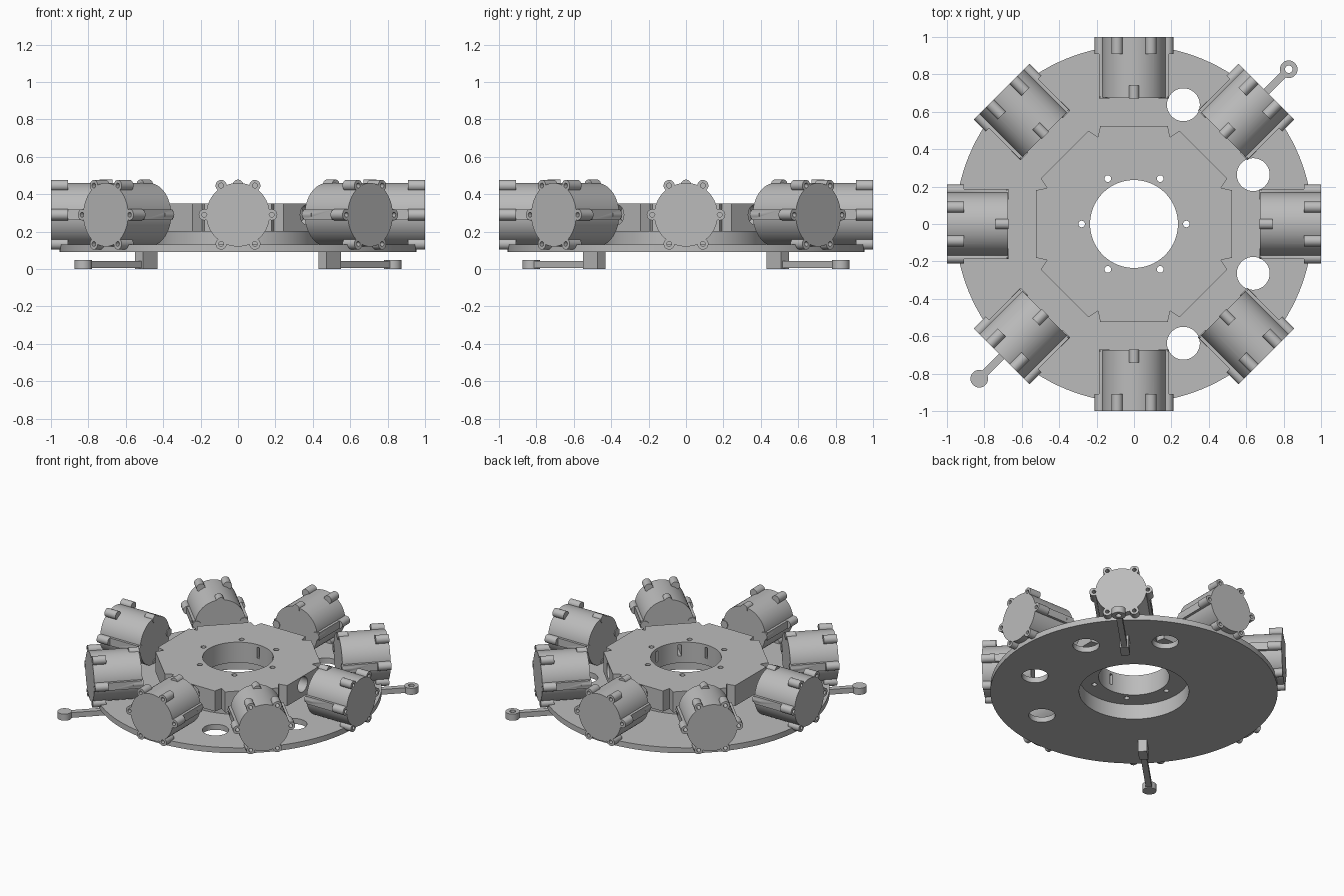
import bpy, bmesh, math
from mathutils import Matrix, Vector

if "Cube" in bpy.data.objects:
    bpy.data.objects.remove(bpy.data.objects["Cube"], do_unlink=True)

grey = bpy.data.materials.new("plain grey")
grey.use_nodes = True
grey.diffuse_color = (0.5, 0.5, 0.5, 1)
grey.node_tree.nodes["Principled BSDF"].inputs["Base Color"].default_value = (0.5, 0.5, 0.5, 1)

AXIS_Z = 0.29          # height of the pod axes
OCT = math.pi / 4
ALONG_X = Matrix.Rotation(math.pi / 2, 4, 'Y')


def spin_z(angle):
    return Matrix.Rotation(angle, 4, 'Z')


def finish(name, bm):
    bmesh.ops.recalc_face_normals(bm, faces=bm.faces)
    mesh = bpy.data.meshes.new(name)
    bm.to_mesh(mesh)
    bm.free()
    mesh.materials.append(grey)
    ob = bpy.data.objects.new(name, mesh)
    bpy.context.collection.objects.link(ob)
    return ob


def prism(name, points, low, high, matrix=Matrix()):
    """Extrude an outline from low to high along local z."""
    bm = bmesh.new()
    face = bm.faces.new([bm.verts.new((x, y, low)) for x, y in points])
    up = bmesh.ops.extrude_face_region(bm, geom=[face])
    verts = [v for v in up["geom"] if isinstance(v, bmesh.types.BMVert)]
    bmesh.ops.translate(bm, verts=verts, vec=(0, 0, high - low))
    bm.transform(matrix)
    return finish(name, bm)


def rod(name, r, low, high, matrix=Matrix(), sides=24):
    ring = [(r * math.cos(2 * math.pi * i / sides), r * math.sin(2 * math.pi * i / sides))
            for i in range(sides)]
    return prism(name, ring, low, high, matrix)


def box(name, x, y, z, matrix=Matrix()):
    return prism(name, [(x[0], y[0]), (x[1], y[0]), (x[1], y[1]), (x[0], y[1])], *z, matrix)


def combine(target, tools, operation):
    """Apply each tool to the target, then discard the tools."""
    for tool in tools:
        mod = target.modifiers.new("shape", 'BOOLEAN')
        mod.operation, mod.solver, mod.object = operation, 'EXACT', tool
    graph = bpy.context.evaluated_depsgraph_get()
    result = bpy.data.meshes.new_from_object(target.evaluated_get(graph))
    target.modifiers.clear()
    target.data = result
    for tool in tools:
        bpy.data.objects.remove(tool, do_unlink=True)
    return target


def smooth(ob):
    bpy.ops.object.select_all(action='DESELECT')
    ob.select_set(True)
    bpy.context.view_layer.objects.active = ob
    bpy.ops.object.shade_smooth_by_angle(angle=math.radians(30))


# Round base plate with eight large holes
plate = rod("base_plate", 0.955, 0.09, 0.13, sides=128)
holes = [rod("cut", 0.088, 0, 0.3, spin_z((i + 0.5) * OCT) @ Matrix.Translation((0.69, 0, 0)), 48)
         for i in range(8)]
smooth(combine(plate, holes + [rod("cut", 0.365, 0, 0.3, sides=96)], 'DIFFERENCE'))

# Round collar that carries the hub
collar = rod("hub_collar", 0.43, 0.09, 0.2, sides=96)
smooth(combine(collar, [rod("cut", 0.365, 0, 0.3, sides=96)], 'DIFFERENCE'))

# Eight-sided hub with notched corners
outline = []
for i in range(8):
    for p in ((0.525, -0.18), (0.525, 0.18), (0.465, 0.193)):
        outline.append((spin_z(i * OCT) @ Vector((*p, 0)))[:2])
hub = prism("octagonal_hub", outline, 0.2, 0.35)
cuts = [rod("cut", 0.235, 0, 0.5, sides=96)]
for i in range(6):
    cuts.append(rod("cut", 0.018, 0, 0.5,
                    spin_z(i * math.pi / 3) @ Matrix.Translation((0.28, 0, 0)), 16))
for i in range(8):
    turn = spin_z(i * OCT)
    cuts.append(box("cut", (0.2, 0.6), (-0.011, 0.011), (0.25, 0.33), turn))
    cuts.append(rod("cut", 0.055, 0.44, 0.6,
                    turn @ Matrix.Translation((0, 0, AXIS_Z)) @ ALONG_X))
smooth(combine(hub, cuts, 'DIFFERENCE'))


# Pod: stepped tube with side ribs, six outer lugs and four inner lugs
def lug(r, low, high, radius, angle):
    offset = (radius * math.sin(angle), radius * math.cos(angle), 0)
    return rod("lug", r, low, high, ALONG_X @ Matrix.Translation(offset), 20)


pod = rod("pod", 0.17, 0.675, 1.0, ALONG_X, 64)
adds = [box("rib", (0.68, 0.995), (-0.186, 0.186), (-0.028, 0.028))]
cuts = [rod("cut", 0.143, 0.79, 1.1, ALONG_X, 64), rod("cut", 0.105, 0.6, 0.9, ALONG_X, 64)]
for i in range(6):
    adds.append(lug(0.03, 0.91, 1.0, 0.18, i * math.pi / 3))
    cuts.append(lug(0.013, 0.93, 1.1, 0.18, i * math.pi / 3))
for i in range(4):
    adds.append(lug(0.028, 0.67, 0.74, 0.16, i * math.pi / 2))
combine(pod, adds, 'UNION')
smooth(combine(pod, cuts, 'DIFFERENCE'))
for i in range(8):
    copy = pod if i == 0 else bpy.data.objects.new("pod", pod.data)
    if i:
        bpy.context.collection.objects.link(copy)
    copy.name = f"pod_{i + 1}"
    copy.matrix_world = Matrix.Translation((0, 0, AXIS_Z)) @ spin_z(i * OCT)

# Two opposite mounting arms under the plate, each with an eyelet
for name, angle in (("back_left_arm", OCT), ("front_right_arm", 5 * OCT)):
    turn = spin_z(angle)
    eye = turn @ Matrix.Translation((1.17, 0, 0))
    arm = box(name, (0.64, 0.75), (-0.03, 0.03), (0, 0.095), turn)
    combine(arm, [box("bar", (0.7, 1.15), (-0.02, 0.02), (0.005, 0.043), turn),
                  rod("eyelet", 0.047, 0, 0.048, eye, 32)], 'UNION')
    smooth(combine(arm, [rod("cut", 0.02, -0.1, 0.2, eye)], 'DIFFERENCE'))
